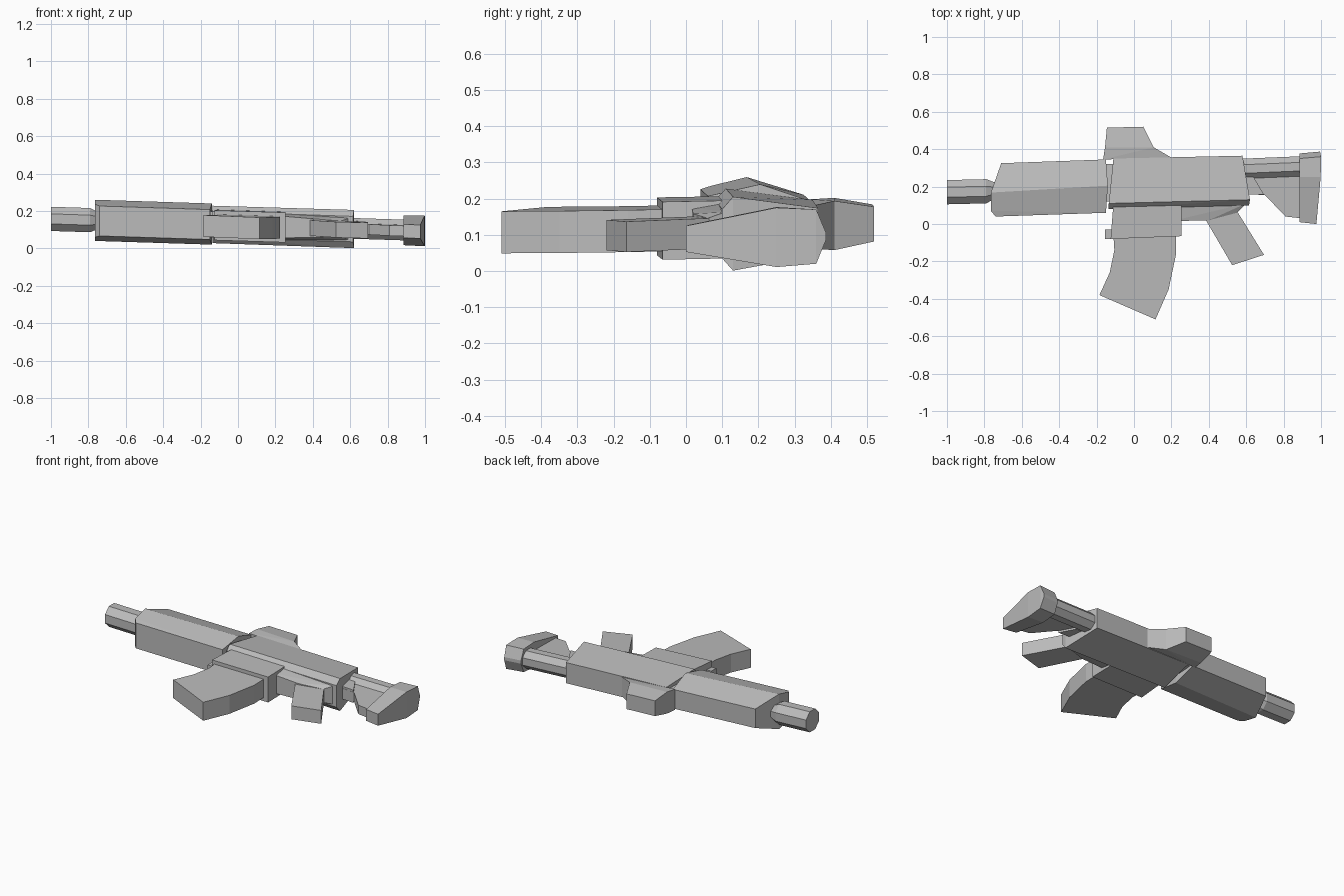
import bpy, bmesh, math

if "Cube" in bpy.data.objects:
    bpy.data.objects.remove(bpy.data.objects["Cube"])

grey = bpy.data.materials.new("mid_grey")
grey.use_nodes = True
COLOUR = (0.5, 0.5, 0.5, 1)
grey.diffuse_color = COLOUR
grey.node_tree.nodes["Principled BSDF"].inputs["Base Color"].default_value = COLOUR


def mid(x, y):
    """Height of the slightly tilted centre plane."""
    return 0.125 - 0.033 * x + 0.02 * (y - 0.2)


def finish(name, bm):
    bmesh.ops.dissolve_limit(bm, angle_limit=math.radians(2), verts=bm.verts, edges=bm.edges)
    bmesh.ops.recalc_face_normals(bm, faces=bm.faces)
    mesh = bpy.data.meshes.new(name)
    bm.to_mesh(mesh)
    bm.free()
    mesh.materials.append(grey)
    obj = bpy.data.objects.new(name, mesh)
    bpy.context.collection.objects.link(obj)
    return obj


def rings(bm, points):
    """Mirror (x, y, half thickness) points about the centre plane."""
    return [[bm.verts.new((x, y, mid(x, y) + s * h)) for x, y, h in points] for s in (1, -1)]


def hull(name, points):
    bm = bmesh.new()
    rings(bm, points)
    bmesh.ops.remove_doubles(bm, verts=bm.verts, dist=0.0005)
    bmesh.ops.convex_hull(bm, input=bm.verts)
    return finish(name, bm)


def plate(name, outline, half):
    bm = bmesh.new()
    top, bottom = rings(bm, [(x, y, half) for x, y in outline])
    bm.faces.new(top)
    bm.faces.new(bottom[::-1])
    n = len(top)
    for i in range(n):
        j = (i + 1) % n
        bm.faces.new((top[i], bottom[i], bottom[j], top[j]))
    return finish(name, bm)


def tube(name, stations, sides=8):
    """Faceted tube through (x, y, radius) stations."""
    bm = bmesh.new()
    loops = []
    for x, y, r in stations:
        angles = [2 * math.pi * (i + 0.5) / sides for i in range(sides)]
        loops.append([bm.verts.new((x, y + r * math.cos(a), mid(x, y) + r * math.sin(a)))
                      for a in angles])
    for a, b in zip(loops, loops[1:]):
        for i in range(sides):
            j = (i + 1) % sides
            bm.faces.new((a[i], a[j], b[j], b[i]))
    bm.faces.new(loops[0])
    bm.faces.new(loops[-1])
    return finish(name, bm)


# Barrel, handguard and receiver
tube("barrel", [(-1, 0.17, 0.07), (-0.79, 0.175, 0.07), (-0.73, 0.18, 0.04)])
hull("handguard", [
    (-0.74, 0.04, 0.08), (-0.765, 0.07, 0.088), (-0.765, 0.168, 0.11), (-0.71, 0.325, 0.06),
    (-0.15, 0.06, 0.08), (-0.14, 0.205, 0.11), (-0.15, 0.345, 0.06)])
hull("barrel_core", [(-0.2, 0.12, 0.07), (-0.2, 0.32, 0.05), (-0.1, 0.12, 0.07), (-0.1, 0.32, 0.05)])
hull("receiver", [
    (-0.135, 0.08, 0.07), (-0.135, 0.11, 0.1), (-0.11, 0.35, 0.065),
    (0.615, 0.1, 0.068), (0.62, 0.13, 0.102), (0.58, 0.365, 0.065)])

# Lower receiver and pistol grip
hull("lower_receiver", [
    (0.2, 0.015, 0.06), (0.4, 0.02, 0.05), (0.55, 0.06, 0.042),
    (0.6, 0.11, 0.06), (0.2, 0.11, 0.075)])
plate("pistol_grip", [(0.37, 0.045), (0.525, -0.22), (0.695, -0.165), (0.55, 0.07)], 0.042)

# Magazine and its well
plate("magazine_well", [(-0.11, 0.11), (-0.125, -0.08), (0.255, -0.065), (0.255, 0.11)], 0.08)
plate("well_lug", [(-0.155, -0.03), (-0.155, -0.08), (-0.11, -0.08), (-0.11, -0.03)], 0.04)
plate("magazine", [
    (-0.11, -0.06), (-0.105, -0.14), (-0.13, -0.26), (-0.185, -0.38),
    (0.115, -0.51), (0.185, -0.35), (0.225, -0.16), (0.225, -0.06)], 0.058)

# Sight
hull("sight_base", [(-0.165, 0.345, 0.065), (-0.155, 0.41, 0.068), (0.105, 0.41, 0.068), (0.2, 0.355, 0.06)])
hull("sight_top", [(-0.155, 0.41, 0.068), (-0.145, 0.515, 0.048), (0.05, 0.52, 0.048), (0.105, 0.41, 0.068)])

# Stock
tube("stock_tube", [(0.56, 0.293, 0.06), (0.9, 0.307, 0.06)])
plate("stock_brace", [
    (0.58, 0.16), (0.7, 0.155), (0.81, 0.04), (0.9, 0.03), (0.9, 0.3), (0.58, 0.28)], 0.028)
plate("stock_collar", [(0.58, 0.16), (0.695, 0.157), (0.64, 0.25), (0.58, 0.25)], 0.04)
hull("butt_pad", [
    (0.885, 0.01, 0.036), (0.885, 0.25, 0.08), (0.885, 0.35, 0.072), (0.885, 0.377, 0.01),
    (0.975, 0, 0.036), (0.998, 0.25, 0.082), (1, 0.36, 0.075), (0.995, 0.387, 0.01)])
